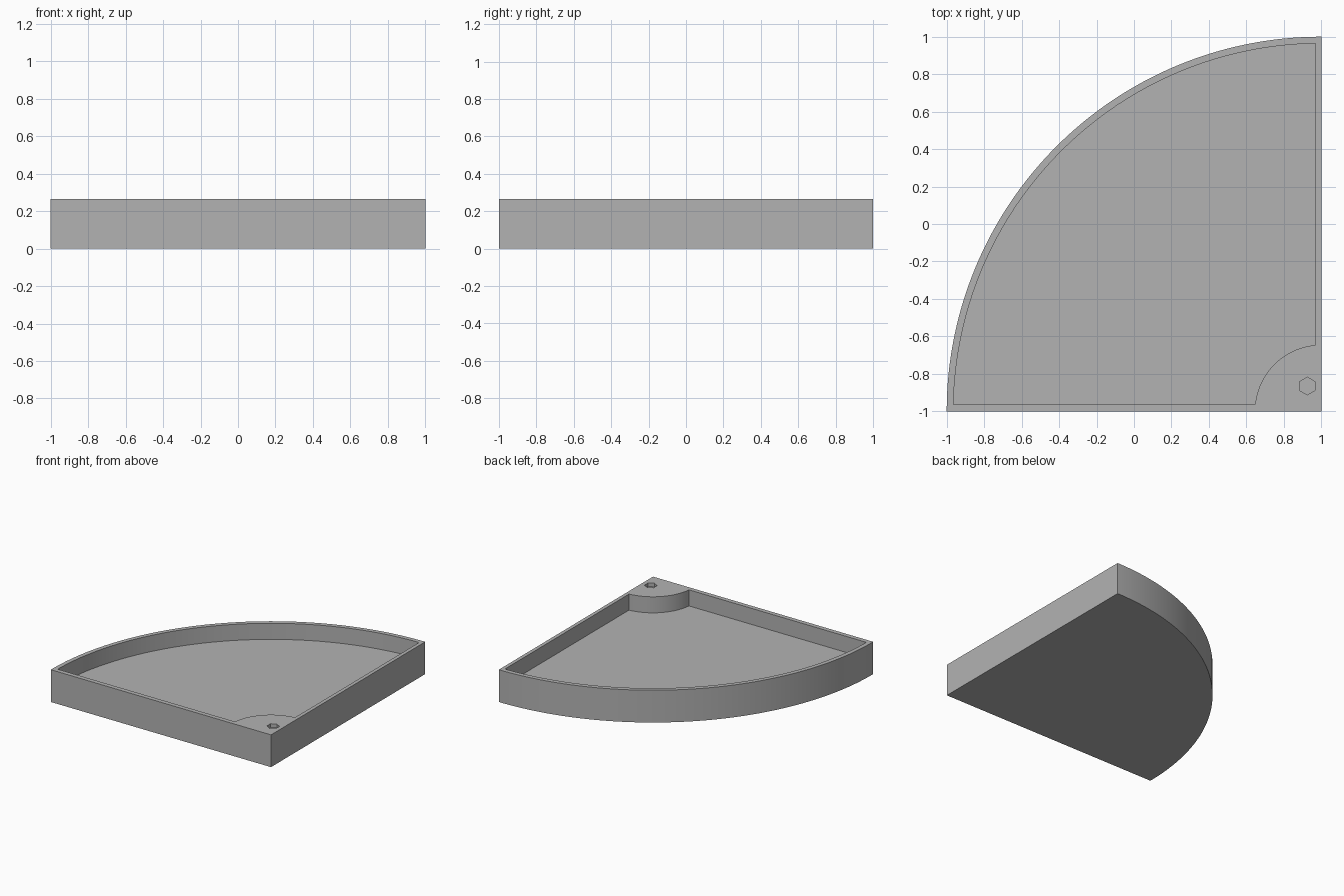
import bpy, bmesh, math

cube = bpy.data.objects.get("Cube")
if cube:
    bpy.data.objects.remove(cube, do_unlink=True)

CORNER = (1.0, -1.0)      # centre of every arc
HEIGHT, FLOOR = 0.265, 0.133
RADIUS, INNER, POST = 2.0, 1.964, 0.355
WALL_X, WALL_Y = 0.03, 0.037
HOLE_DEPTH = 0.03

grey = bpy.data.materials.new("plain grey")
grey.use_nodes = True
colour = (0.45, 0.45, 0.45, 1)
grey.diffuse_color = colour
grey.node_tree.nodes["Principled BSDF"].inputs["Base Color"].default_value = colour


def arc(radius, steps, inset_x=0.0, inset_y=0.0):
    """Points from the back wall round to the front wall, kept inside the insets."""
    start = math.pi / 2 + math.asin(inset_x / radius)
    end = math.pi - math.asin(inset_y / radius)
    angles = [start + (end - start) * i / steps for i in range(steps + 1)]
    return [(CORNER[0] + radius * math.cos(a), CORNER[1] + radius * math.sin(a))
            for a in angles]


def prism(name, outline, bottom, top):
    bm = bmesh.new()
    face = bm.faces.new([bm.verts.new((x, y, bottom)) for x, y in outline])
    extruded = bmesh.ops.extrude_face_region(bm, geom=[face])["geom"]
    verts = [v for v in extruded if isinstance(v, bmesh.types.BMVert)]
    bmesh.ops.translate(bm, verts=verts, vec=(0, 0, top - bottom))
    bmesh.ops.recalc_face_normals(bm, faces=bm.faces)
    mesh = bpy.data.meshes.new(name)
    bm.to_mesh(mesh)
    bm.free()
    mesh.materials.append(grey)
    obj = bpy.data.objects.new(name, mesh)
    bpy.context.collection.objects.link(obj)
    return obj


# Quarter-round block
tray = prism("quarter_round_tray", arc(RADIUS, 64) + [CORNER], 0, HEIGHT)

# Cavity that leaves the walls and the rounded corner post
cavity_outline = (arc(INNER, 64, WALL_X, WALL_Y)
                  + arc(POST, 24, WALL_X, WALL_Y)[::-1])
cavity = prism("cavity_cutter", cavity_outline, FLOOR, HEIGHT + 0.1)

# Hexagonal socket in the corner post
hexagon = [(0.925 + 0.047 * math.sin(i * math.pi / 3),
            -0.865 + 0.047 * math.cos(i * math.pi / 3)) for i in range(6)]
socket = prism("socket_cutter", hexagon, HEIGHT - HOLE_DEPTH, HEIGHT + 0.1)

# Cut the tray, then drop the cutters
bpy.context.view_layer.objects.active = tray
for cutter in (cavity, socket):
    cut = tray.modifiers.new("cut", "BOOLEAN")
    cut.operation, cut.solver, cut.object = "DIFFERENCE", "EXACT", cutter
    bpy.ops.object.modifier_apply(modifier=cut.name)
    bpy.data.objects.remove(cutter, do_unlink=True)

bpy.ops.object.select_all(action="DESELECT")
tray.select_set(True)
bpy.ops.object.shade_smooth_by_angle(angle=math.radians(30))
